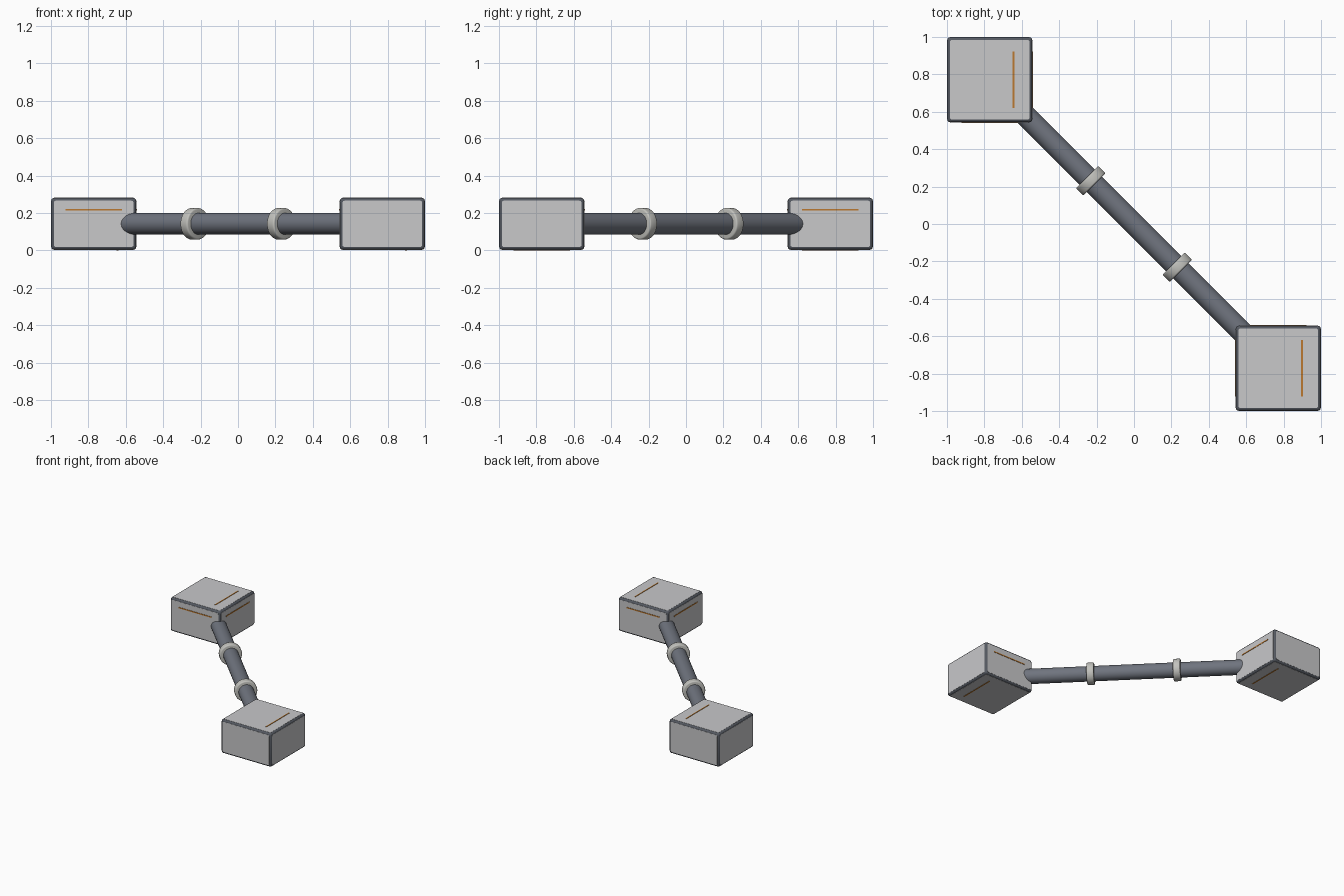
import bpy, bmesh, math
from mathutils import Matrix, Vector

if "Cube" in bpy.data.objects:
    bpy.data.objects.remove(bpy.data.objects["Cube"])

ZC = 0.142                 # height of the shared axis
HALF = Vector((0.2275, 0.2275, 0.1385))
OFF = 0.7715               # end box offset from the centre


def material(name, rgb):
    m = bpy.data.materials.new(name)
    m.diffuse_color = (*rgb, 1)
    m.use_nodes = True
    m.node_tree.nodes["Principled BSDF"].inputs["Base Color"].default_value = m.diffuse_color
    return m


LIGHT = material("light_grey_panel", (0.58, 0.58, 0.59))
DARK = material("dark_grey_frame", (0.09, 0.10, 0.12))
PIPE = material("slate_pipe", (0.16, 0.175, 0.21))
RING = material("pale_ring", (0.54, 0.54, 0.51))
AMBER = material("amber_strip", (0.50, 0.19, 0.03))


def add_object(name, bm, mat, matrix=Matrix(), smooth=True):
    me = bpy.data.meshes.new(name)
    bmesh.ops.recalc_face_normals(bm, faces=bm.faces)
    bm.to_mesh(me)
    bm.free()
    me.materials.append(mat)
    ob = bpy.data.objects.new(name, me)
    bpy.context.collection.objects.link(ob)
    ob.matrix_world = matrix
    if smooth:
        bpy.ops.object.select_all(action='DESELECT')
        ob.select_set(True)
        bpy.context.view_layer.objects.active = ob
        bpy.ops.object.shade_smooth_by_angle(angle=math.radians(35))
    return ob


def box(name, size, centre, mat, bevel=0.0, segments=3, edge_axis=None):
    """Box; bevels all edges, or only those along edge_axis."""
    bm = bmesh.new()
    bmesh.ops.create_cube(bm, size=1)
    bmesh.ops.scale(bm, vec=size, verts=bm.verts)
    if bevel:
        edges = [e for e in bm.edges if edge_axis is None or
                 abs((e.verts[0].co - e.verts[1].co).normalized()[edge_axis]) > 0.9]
        bmesh.ops.bevel(bm, geom=edges, offset=bevel, segments=segments,
                        profile=0.5, affect='EDGES')
    return add_object(name, bm, mat, Matrix.Translation(centre), bevel > 0)


def plate_size(axis, a, b, thick):
    """Size vector: thick on axis, a and b on the other two in order."""
    v = [a, b]
    v.insert(axis, thick)
    return Vector(v)


AXES = "xyz"
# side: direction of the inner faces seen from each box
for label, centre, inner in (("rear", Vector((-OFF, OFF, ZC)), (1, -1)),
                             ("front", Vector((OFF, -OFF, ZC)), (-1, 1))):
    # rounded frame
    box(f"{label}_box_frame", HALF * 2, centre, DARK, bevel=0.016)
    for axis in range(3):
        others = [i for i in range(3) if i != axis]
        for sign in (-1, 1):
            side = f"{AXES[axis]}_{'plus' if sign > 0 else 'minus'}"
            pos = centre.copy()
            pos[axis] += sign * HALF[axis]
            # face panel with rounded corners
            a, b = (2 * HALF[i] - 0.03 for i in others)
            box(f"{label}_box_panel_{side}", plate_size(axis, a, b, 0.002),
                pos, LIGHT, bevel=0.01, edge_axis=axis)
            # thin strips on top, bottom and the two inner sides
            if axis == 2:
                box(f"{label}_strip_{side}", (0.009, 0.30, 0.007),
                    pos + Vector((0.127, 0, 0)), AMBER)
            elif sign == inner[axis]:
                box(f"{label}_strip_{side}", plate_size(axis, 0.30, 0.009, 0.007),
                    pos + Vector((0, 0, 0.075)), AMBER)

# diagonal direction from the rear box to the front box
DIAG = Vector((1, -1, 0)).normalized()
ROT = DIAG.to_track_quat('Z', 'Y').to_matrix().to_4x4()


def rod(name, radius, length, along, mat, bevel=0.0):
    bm = bmesh.new()
    bmesh.ops.create_cone(bm, cap_ends=True, segments=40, radius1=radius,
                          radius2=radius, depth=length)
    if bevel:
        rims = [e for e in bm.edges if abs(e.verts[0].co.z - e.verts[1].co.z) < 1e-5]
        bmesh.ops.bevel(bm, geom=rims, offset=bevel, segments=3,
                        profile=0.5, affect='EDGES')
    pos = DIAG * along + Vector((0, 0, ZC))
    add_object(name, bm, mat, Matrix.Translation(pos) @ ROT)


# connecting pipe and its two collars
rod("connecting_pipe", 0.058, 1.70, 0, PIPE)
for s in (-1, 1):
    rod(f"collar_{'rear' if s < 0 else 'front'}", 0.085, 0.056, s * 0.327, RING, 0.009)
